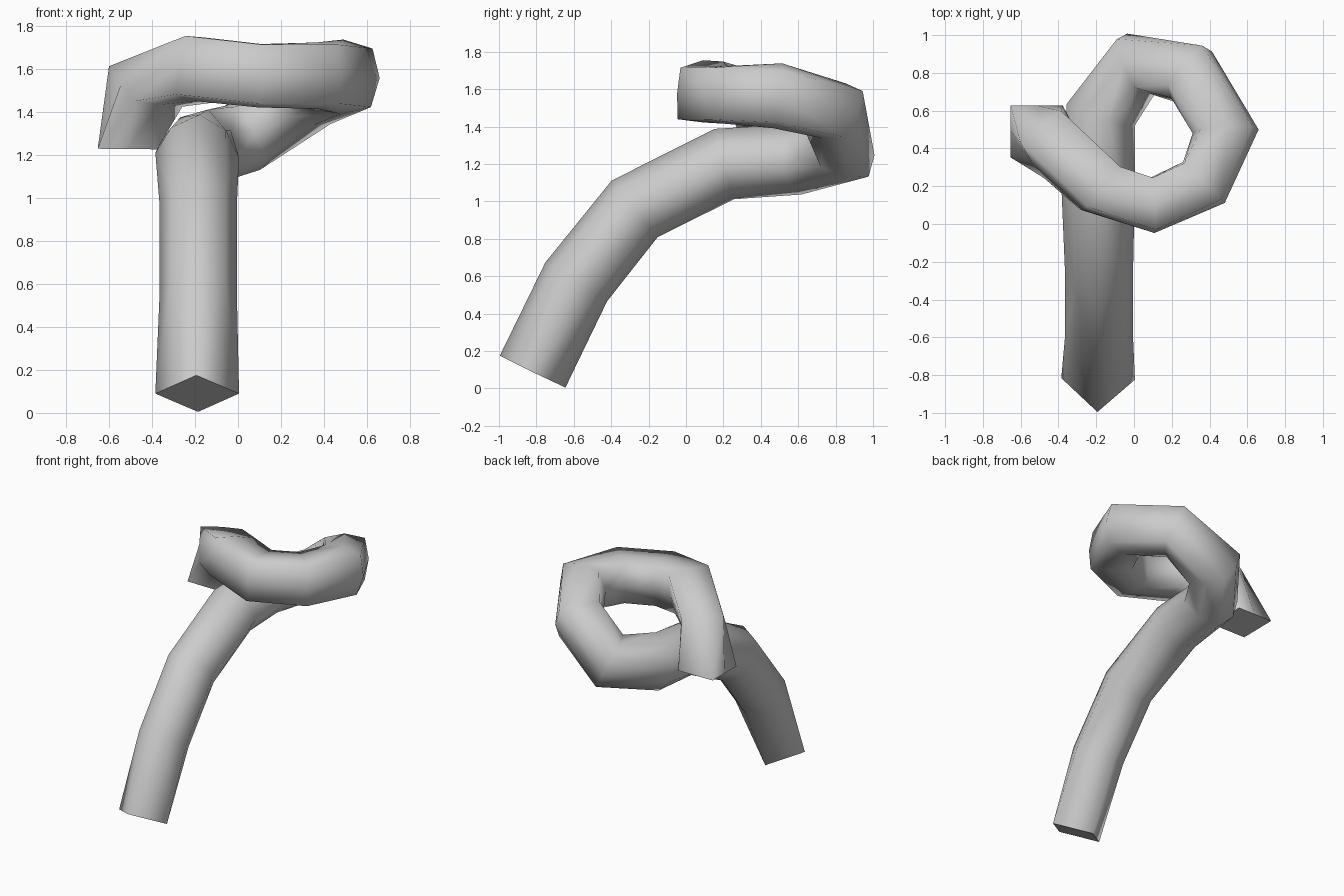
import bpy, bmesh
from math import radians, cos, sin
from mathutils import Vector

if "Cube" in bpy.data.objects:
    bpy.data.objects.remove(bpy.data.objects["Cube"])

# Centre line of the looped tube: x, y, z, roll in degrees, mid-side radius
# (0.138 gives a square section, 0.18 a nearly round one)
PATH = [
    (-.19, -.82, .09, 0, .138), (-.185, -.587, .57, 0, .176),
    (-.185, -.275, .96, 0, .178), (-.19, .205, 1.20, 3, .18),
    (-.175, .58, 1.225, 14, .178), (.02, .85, 1.28, 33, .17),
    (.305, .79, 1.485, 37, .165), (.485, .49, 1.565, 43, .175),
    (.37, .22, 1.57, 48, .155), (.10, .10, 1.57, 48, .148),
    (-.18, .19, 1.60, 53, .15), (-.43, .42, 1.52, 54, .145),
    (-.515, .49, 1.23, 90, .138),
]
# Directions set by hand where the end curls down
AIM = {10: (-.75, .62, .08), 11: (-.42, .42, -.8), 12: (-.01, .01, -1)}
R = .195
SQUEEZE = {1: .92, 2: .92}      # slightly narrower sides on the stem
pts = [Vector(p[:3]) for p in PATH]
n = len(pts)

bm = bmesh.new()
rings = []
for i, p in enumerate(pts):
    # Direction of travel at this ring
    if i in AIM:
        t = Vector(AIM[i]).normalized()
    else:
        t = (pts[i + 1] - p).normalized()
        if i:
            t = (t + (p - pts[i - 1]).normalized()).normalized()
    left = Vector((0, 0, 1)).cross(t).normalized()
    up = t.cross(left)
    ring = []
    for k in range(8):
        a = radians(PATH[i][3] + 45 * k)
        r = PATH[i][4] if k % 2 else R
        side = cos(a) * (SQUEEZE.get(i, 1) if k % 2 == 0 else 1)
        ring.append(bm.verts.new(p + r * (side * left + sin(a) * up)))
    rings.append(ring)

# Smooth sides, split along whichever diagonal bulges outwards
for i, (a, b) in enumerate(zip(rings, rings[1:])):
    mid = (pts[i] + pts[i + 1]) / 2
    for k in range(8):
        m = (k + 1) % 8
        d1 = ((a[k].co + b[m].co) / 2 - mid).length
        d2 = ((a[m].co + b[k].co) / 2 - mid).length
        if d1 > d2:
            tris = ((a[k], a[m], b[m]), (a[k], b[m], b[k]))
        else:
            tris = ((a[k], a[m], b[k]), (a[m], b[m], b[k]))
        for tri in tris:
            bm.faces.new(tri).smooth = True

# Flat end caps
bm.faces.new(rings[0])
bm.faces.new(rings[-1])
bmesh.ops.recalc_face_normals(bm, faces=bm.faces)

mesh = bpy.data.meshes.new("looped_tube")
bm.to_mesh(mesh)
bm.free()
obj = bpy.data.objects.new("looped_tube", mesh)
bpy.context.collection.objects.link(obj)
